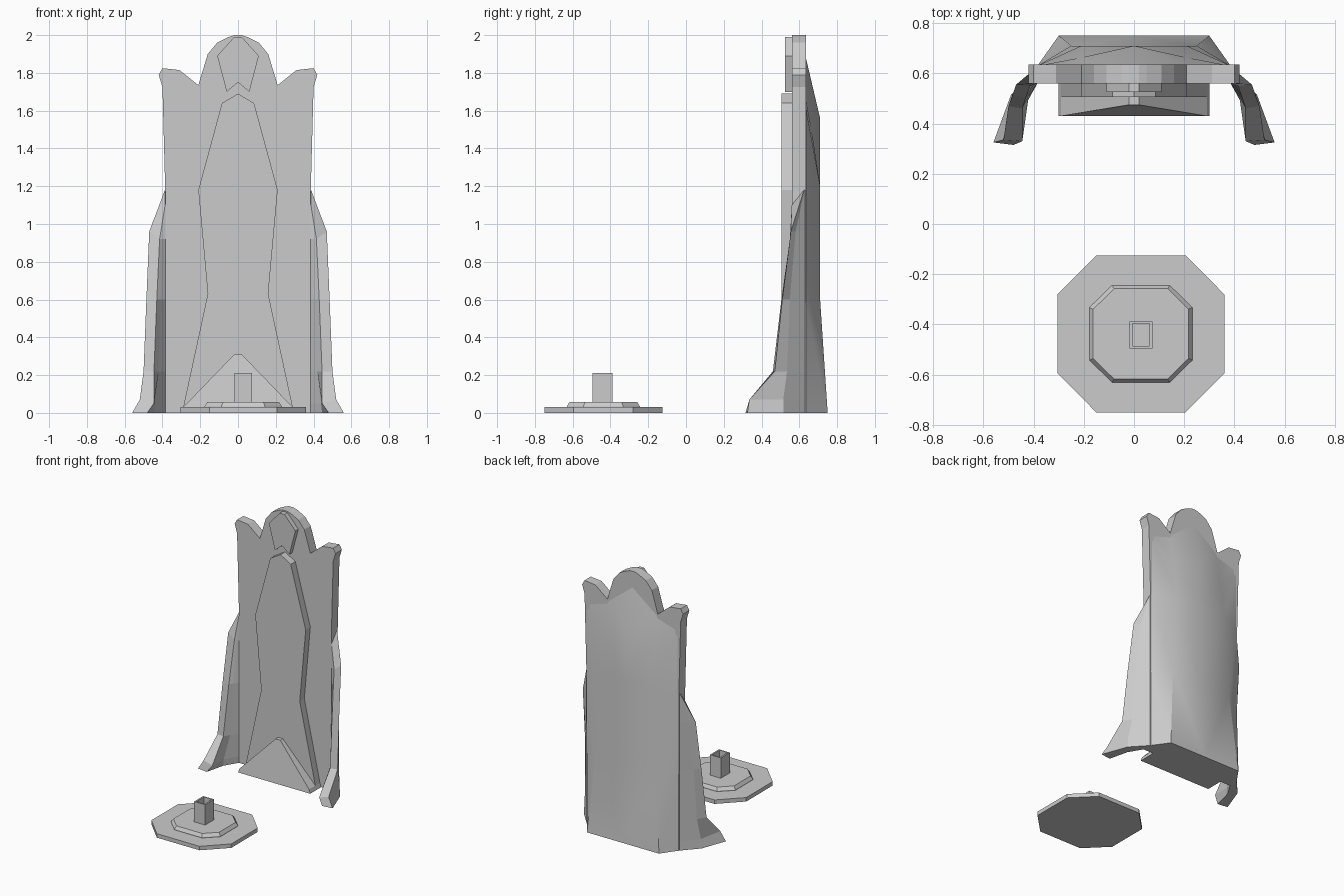
import bpy, math

if "Cube" in bpy.data.objects:
    bpy.data.objects.remove(bpy.data.objects["Cube"])

def make(name, verts, faces, smooth=False):
    me = bpy.data.meshes.new(name)
    me.from_pydata(verts, [], faces)
    ob = bpy.data.objects.new(name, me)
    bpy.context.collection.objects.link(ob)
    bpy.ops.object.select_all(action='DESELECT')
    ob.select_set(True)
    bpy.context.view_layer.objects.active = ob
    bpy.ops.object.mode_set(mode='EDIT')
    bpy.ops.mesh.select_all(action='SELECT')
    bpy.ops.mesh.normals_make_consistent(inside=False)
    bpy.ops.object.mode_set(mode='OBJECT')
    if smooth:
        bpy.ops.object.shade_smooth_by_angle(angle=math.radians(30))
    return ob

def loft(name, rings, cap_start=True, cap_end=True, smooth=False):
    n = len(rings[0])
    verts = [p for r in rings for p in r]
    faces = [(k*n+i, k*n+(i+1) % n, (k+1)*n+(i+1) % n, (k+1)*n+i)
             for k in range(len(rings)-1) for i in range(n)]
    if cap_start:
        faces.append(tuple(range(n)))
    if cap_end:
        faces.append(tuple(range(len(verts)-n, len(verts))))
    return make(name, verts, faces, smooth)

def symmetric(half):
    return half + [(-x, z) for x, z in reversed(half) if x > 0]

def plate(name, half, y0, y1):
    out = symmetric(half)
    return loft(name, [[(x, y0, z) for x, z in out], [(x, y1, z) for x, z in out]])

def mirror(ob):
    m = ob.modifiers.new("mirror", 'MIRROR')
    m.merge_threshold = 0.0005

# Crowned backrest slab and raised front panels
plate("backrest_slab", [(.02, 2), (.05, 1.99), (.11, 1.96), (.16, 1.9), (.21, 1.735),
      (.31, 1.815), (.40, 1.825), (.42, 1.79), (.40, 1.725), (.385, 1.17), (.385, 0)], .56, .635)
plate("front_panel", [(0, 1.69), (.085, 1.64), (.21, 1.18), (.16, .63),
      (.29, .03), (.30, 0)], .505, .56)
plate("crown_panel", [(.02, 1.99), (.11, 1.89), (.06, 1.70), (0, 1.75)][:3] + [(0, 1.75)], .525, .56)

# Sloping triangular foot wedge
tri = symmetric([(.02, .31), (.29, .03), (.30, 0)])
loft("foot_wedge", [[(x, .43 + max(0, z-.03)*.16, z) for x, z in tri],
                    [(x, .51, z) for x, z in tri]])

# Bulging back shell, half built and mirrored
rows = [[(0, .75, 0), (.30, .75, 0), (.385, .63, 0)],
        [(0, .71, .6), (.25, .71, .6), (.385, .63, .6)],
        [(0, .71, 1.2), (.21, .71, 1.2), (.385, .63, 1.2)],
        [(0, .71, 1.56), (.20, .665, 1.5), (.385, .63, 1.64)],
        [(0, .63, 1.9), (.21, .63, 1.735), (.385, .63, 1.68)]]
verts = [p for r in rows for p in r] + [(0, .63, 0)]
faces = [(k*3+i, k*3+i+1, k*3+i+4, k*3+i+3) for k in range(4) for i in range(2)]
mirror(make("back_shell", verts, faces + [(0, 1, 2, 15)], True))

# Flared side wings: each ring runs outer back, middle, front, then inner front to back
def ring(zo, zi, om, of, inf, im):
    return [(.385, .63, zo), (*om, zo), (*of, zo), (*inf, zi), (*im, zi), (.385, .56, zi)]

wing = loft("side_wing", [
    ring(0, 0, (.49, .515), (.56, .325), (.48, .315), (.445, .46)),
    ring(.07, .05, (.485, .515), (.52, .335), (.445, .33), (.44, .46)),
    ring(.22, .22, (.465, .535), (.50, .47), (.445, .46), (.42, .505)),
    ring(.6, .6, (.45, .55), (.485, .51), (.43, .505), (.41, .53)),
    ring(.96, .92, (.43, .58), (.47, .555), (.415, .55), (.40, .555)),
    ring(1.18, 1.1, (.386, .628), (.387, .625), (.386, .56), (.3855, .56))])
mirror(wing)

# Stepped octagonal pedestal
CX, CY = .0275, -.4375
def octagon(ax, ay, bx, by, z):
    half = [(ax, by), (bx, ay), (-bx, ay), (-ax, by)]
    return [(CX+x, CY+y, z) for x, y in half + [(-x, -y) for x, y in half]]

loft("pedestal_base", [octagon(.3325, .3125, .178, .157, z) for z in (0, .03)])
loft("pedestal_step", [octagon(.205, .193, .115, .105, .03), octagon(.205, .193, .115, .105, .035),
                       octagon(.19, .18, .107, .098, .057)])

# Hollow square socket
def square(x0, x1, y0, y1, z):
    return [(x0, y0, z), (x1, y0, z), (x1, y1, z), (x0, y1, z)]

loft("socket", [square(-.018, .073, -.495, -.388, .05), square(-.018, .073, -.495, -.388, .21),
                square(-.006, .061, -.487, -.396, .21), square(-.006, .061, -.487, -.396, .06)])
